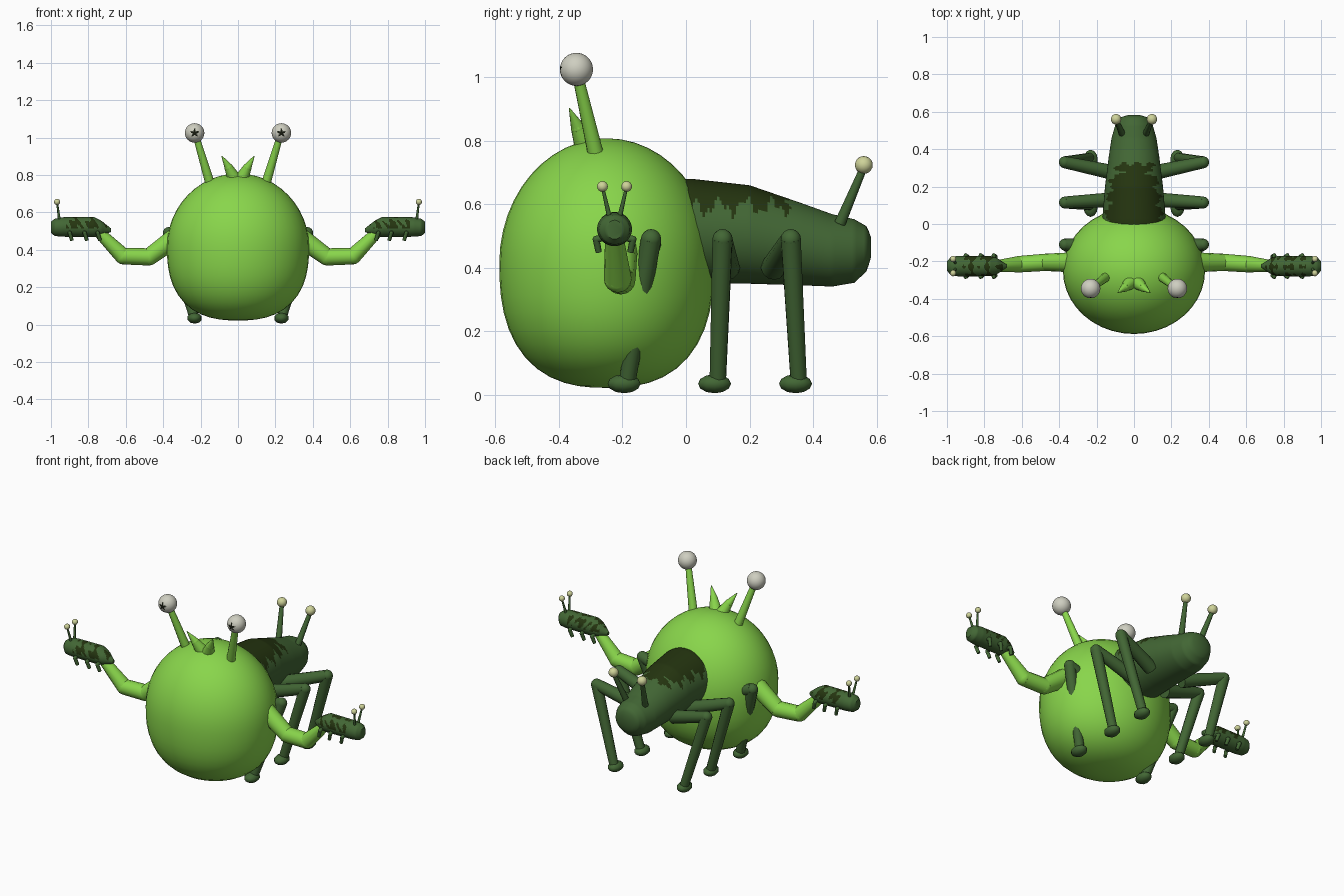
import bpy, bmesh, math
from mathutils import Vector, Matrix

old = bpy.data.objects.get("Cube")
if old:
    bpy.data.objects.remove(old, do_unlink=True)


def material(name, rgb):
    m = bpy.data.materials.new(name)
    m.use_nodes = True
    m.diffuse_color = (*rgb, 1)
    m.node_tree.nodes["Principled BSDF"].inputs["Base Color"].default_value = (*rgb, 1)
    return m


LIME = material("lime_skin", (0.25, 0.67, 0.07))
GREEN = material("forest_green", (0.055, 0.135, 0.035))
PATCH = material("dark_patch", (0.018, 0.035, 0.005))
WHITE = material("eye_white", (0.62, 0.62, 0.53))
PUPIL = material("pupil_black", (0.008, 0.01, 0.005))
CREAM = material("pale_yellow", (0.62, 0.65, 0.32))


def finish(name, bm, mats, rule=None):
    """Turn a bmesh into a smooth object; rule(centre) picks the second colour."""
    bmesh.ops.recalc_face_normals(bm, faces=bm.faces)
    for f in bm.faces:
        f.smooth = True
        if rule and rule(f.calc_center_median()):
            f.material_index = 1
    me = bpy.data.meshes.new(name)
    bm.to_mesh(me)
    bm.free()
    for m in mats:
        me.materials.append(m)
    ob = bpy.data.objects.new(name, me)
    bpy.context.collection.objects.link(ob)
    bpy.ops.object.select_all(action='DESELECT')
    ob.select_set(True)
    bpy.context.view_layer.objects.active = ob
    bpy.ops.object.shade_smooth_by_angle(angle=math.radians(45))
    return ob


def limb(name, points, radii, mat, sides=12):
    """Jointed tube: a tapered cylinder per segment, a ball at each bend."""
    bm = bmesh.new()
    pts = [Vector(p) for p in points]
    for a, b, ra, rb in zip(pts, pts[1:], radii, radii[1:]):
        d = b - a
        mx = Matrix.Translation((a + b) / 2) @ d.to_track_quat('Z', 'Y').to_matrix().to_4x4()
        bmesh.ops.create_cone(bm, cap_ends=True, segments=sides, radius1=ra,
                              radius2=rb, depth=d.length, matrix=mx)
    for p, r in list(zip(pts, radii))[1:-1]:
        bmesh.ops.create_uvsphere(bm, u_segments=sides, v_segments=8, radius=r,
                                  matrix=Matrix.Translation(p))
    return finish(name, bm, [mat])


def ball(name, centre, size, mats, rule=None, u=16, v=10):
    """Ellipsoid with its poles facing front and back."""
    bm = bmesh.new()
    mx = (Matrix.Translation(centre) @ Matrix.Diagonal((*size, 1))
          @ Matrix.Rotation(math.pi / 2, 4, 'X'))
    bmesh.ops.create_uvsphere(bm, u_segments=u, v_segments=v, radius=1, matrix=mx)
    return finish(name, bm, mats, rule)


def loft(name, stations, place, rule, rings=60, sides=48):
    """Skin elliptical sections (position, centre z, half width, half height)."""
    bm = bmesh.new()
    first, last = stations[0][0], stations[-1][0]
    loops = []
    for i in range(rings + 1):
        t = first + (last - first) * i / rings
        k = 0
        while k < len(stations) - 2 and t > stations[k + 1][0]:
            k += 1
        a, b = stations[k], stations[k + 1]
        f = min(1, (t - a[0]) / (b[0] - a[0]))
        zc, w, h = (a[j] + (b[j] - a[j]) * f for j in (1, 2, 3))
        loops.append([bm.verts.new(place(t, w * math.cos(q), zc + h * math.sin(q)))
                      for q in (2 * math.pi * s / sides for s in range(sides))])
    for lo, hi in zip(loops, loops[1:]):
        for s in range(sides):
            n = (s + 1) % sides
            bm.faces.new((lo[s], lo[n], hi[n], hi[s]))
    bm.faces.new(loops[0])
    bm.faces.new(loops[-1])
    return finish(name, bm, [GREEN, PATCH], rule)


# Round body, boxier towards the bottom
bm = bmesh.new()
bmesh.ops.create_uvsphere(bm, u_segments=40, v_segments=24, radius=1)
for v in bm.verts:
    flat = math.hypot(v.co.x, v.co.y)
    if v.co.z < 0 and flat > 1e-4:
        v.co *= (flat ** 2.5 + abs(v.co.z) ** 2.5) ** -0.4
    v.co = Vector((v.co.x * 0.38, v.co.y * 0.338 - 0.25, v.co.z * 0.393 + 0.415))
finish("body", bm, [LIME])


# Tapered abdomen with a ragged dark saddle
def saddle(c):
    edge = 0.592 + 0.022 * math.sin(c.y * 75) + 0.014 * math.sin(c.y * 190 + c.x * 9)
    return c.z > edge and c.y < 0.322 + 0.012 * math.sin(c.x * 90)


loft("abdomen",
     [(-0.1, 0.515, 0.17, 0.165), (0.02, 0.515, 0.17, 0.165), (0.2, 0.505, 0.155, 0.155),
      (0.36, 0.475, 0.135, 0.13), (0.46, 0.455, 0.12, 0.114), (0.53, 0.453, 0.1, 0.1),
      (0.57, 0.46, 0.075, 0.07), (0.583, 0.465, 0.03, 0.03)],
     lambda t, w, z: (w, t, z), saddle, rings=90, sides=64)


def hand_spots(c):
    wave = math.sin(c.x * 70) + math.sin(c.x * 150 + c.z * 110) + math.sin(c.y * 130)
    return 0.7 < abs(c.x) < 0.92 and c.z > 0.515 and wave > 0.5


HAND_Y = -0.225
for s, side in ((1, "left"), (-1, "right")):
    # Eye on a stalk
    limb(f"eye_stalk_{side}", [(s * 0.145, -0.28, 0.74), (s * 0.225, -0.342, 1.01)],
         [0.026, 0.017], LIME)
    eye = Vector((s * 0.232, -0.345, 1.025))
    ball(f"eye_{side}", eye, (0.052,) * 3, [WHITE, PUPIL],
         lambda c: c.y < eye.y - 0.03 and math.hypot(c.x - eye.x, c.z - eye.z)
         < 0.016 + 0.007 * math.sin(5 * math.atan2(c.z - eye.z, c.x - eye.x)), 32, 32)

    # Head tuft
    limb(f"tuft_{side}", [(s * 0.015, -0.31, 0.77), (s * 0.05, -0.34, 0.84),
                          (s * 0.087, -0.367, 0.902)], [0.04, 0.023, 0.002], LIME)

    # Tail feelers
    limb(f"tail_feeler_{side}", [(s * 0.065, 0.485, 0.54), (s * 0.095, 0.557, 0.71)],
         [0.018, 0.012], GREEN)
    ball(f"tail_feeler_tip_{side}", (s * 0.096, 0.56, 0.724), (0.028,) * 3, [CREAM])

    # Three walking legs
    for row, hip_y, knee_y, foot_y in (("front", -0.12, -0.11, -0.185),
                                       ("middle", 0.13, 0.115, 0.1),
                                       ("rear", 0.275, 0.33, 0.355)):
        limb(f"{row}_leg_{side}", [(s * 0.11, hip_y, 0.4), (s * 0.37, knee_y, 0.49),
                                   (s * 0.235, foot_y, 0.04)], [0.04, 0.032, 0.026], GREEN)
        ball(f"{row}_foot_{side}", (s * 0.232, foot_y - 0.01, 0.035),
             (0.04, 0.052, 0.03), [GREEN], u=10, v=6)

    # Bent arm
    limb(f"arm_{side}", [(s * 0.3, -0.205, 0.49), (s * 0.475, -0.205, 0.362),
                         (s * 0.615, -0.215, 0.366), (s * 0.74, HAND_Y, 0.49)],
         [0.055, 0.046, 0.044, 0.03], LIME)

    # Small creature as the hand
    loft(f"hand_{side}",
         [(0.68, 0.505, 0.008, 0.01), (0.73, 0.515, 0.042, 0.04), (0.77, 0.522, 0.054, 0.054),
          (0.94, 0.522, 0.055, 0.052), (0.98, 0.52, 0.048, 0.046), (1.0, 0.52, 0.025, 0.03)],
         lambda t, w, z: (s * t, HAND_Y + w, z), hand_spots)
    for e, edge in ((1, "back"), (-1, "front")):
        limb(f"hand_feeler_{edge}_{side}",
             [(s * 0.955, HAND_Y + e * 0.016, 0.56), (s * 0.967, HAND_Y + e * 0.037, 0.65)],
             [0.008, 0.005], GREEN, 8)
        ball(f"hand_feeler_tip_{edge}_{side}", (s * 0.967, HAND_Y + e * 0.038, 0.656),
             (0.017,) * 3, [CREAM], u=10, v=8)
        for i, x in enumerate((0.75, 0.82, 0.9)):
            limb(f"hand_leg_{edge}_{i + 1}_{side}",
                 [(s * x, HAND_Y + e * 0.03, 0.495), (s * x, HAND_Y + e * 0.058, 0.49),
                  (s * (x - 0.012), HAND_Y + e * 0.05, 0.45)], [0.01, 0.011, 0.01], GREEN, 8)
